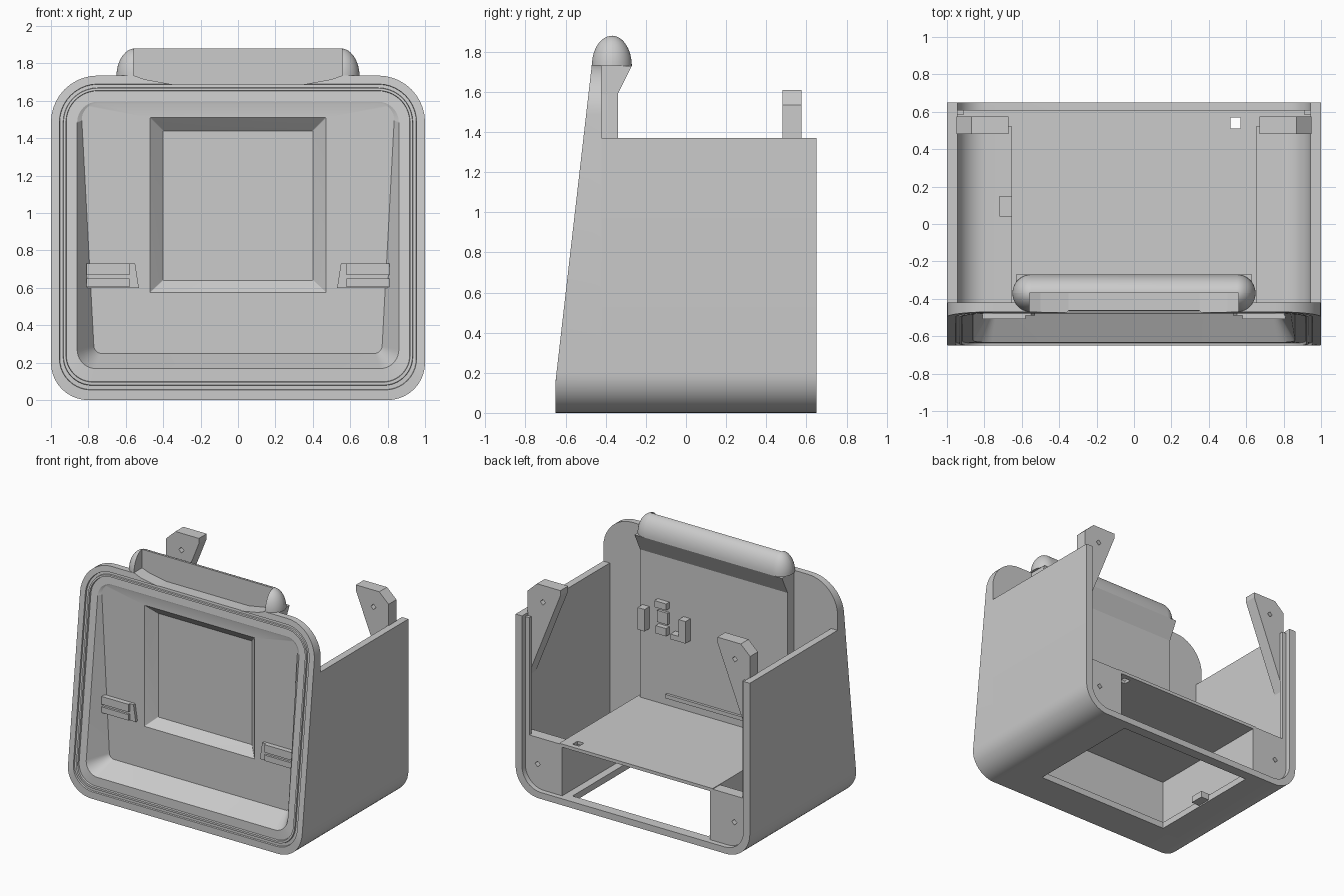
import bpy, bmesh, math

if "Cube" in bpy.data.objects:
    bpy.data.objects.remove(bpy.data.objects["Cube"], do_unlink=True)

grey = bpy.data.materials.new("light_grey")
grey.use_nodes = True
grey.diffuse_color = (0.6, 0.6, 0.6, 1)
grey.node_tree.nodes["Principled BSDF"].inputs["Base Color"].default_value = (0.6, 0.6, 0.6, 1)


def finish(name, bm):
    bmesh.ops.recalc_face_normals(bm, faces=bm.faces)
    mesh = bpy.data.meshes.new(name)
    bm.to_mesh(mesh)
    bm.free()
    mesh.materials.append(grey)
    ob = bpy.data.objects.new(name, mesh)
    bpy.context.collection.objects.link(ob)
    return ob


def loft(name, rings):
    """Skin a list of equal closed rings and cap both ends."""
    bm = bmesh.new()
    loops = [[bm.verts.new(p) for p in ring] for ring in rings]
    n = len(loops[0])
    for a, b in zip(loops, loops[1:]):
        for i in range(n):
            j = (i + 1) % n
            bm.faces.new((a[i], a[j], b[j], b[i]))
    bm.faces.new(loops[0])
    bm.faces.new(loops[-1])
    return finish(name, bm)


def prism(name, points, lo, hi, axis="y"):
    """Extrude an (x, z) outline along y, or a (y, z) outline along x."""
    place = (lambda p, t: (p[0], t, p[1])) if axis == "y" else (lambda p, t: (t, p[0], p[1]))
    return loft(name, [[place(p, t) for p in points] for t in (lo, hi)])


def box(name, x0, x1, y0, y1, z0, z1):
    return prism(name, [(x0, z0), (x1, z0), (x1, z1), (x0, z1)], y0, y1)


def arc(cx, cz, r, start, end, n=10):
    return [(cx + r * math.cos(math.radians(start + (end - start) * i / n)),
             cz + r * math.sin(math.radians(start + (end - start) * i / n))) for i in range(n + 1)]


def rounded(hx, z0, z1, r_bottom, r_top):
    return (arc(-hx + r_bottom, z0 + r_bottom, r_bottom, 180, 270)
            + arc(hx - r_bottom, z0 + r_bottom, r_bottom, 270, 360)
            + arc(hx - r_top, z1 - r_top, r_top, 0, 90)
            + arc(-hx + r_top, z1 - r_top, r_top, 90, 180))


def cut(ob, cutter):
    cutter.hide_render = True
    cutter.hide_viewport = True
    mod = ob.modifiers.new("cut", "BOOLEAN")
    mod.operation = "DIFFERENCE"
    mod.solver = "EXACT"
    mod.object = cutter


# Sloped front bezel with stepped rim, deep recess and framed window
def front(z, depth=0.0):
    return -0.65 + 0.18 * max(0, z - 0.16) / 1.57 + depth


def sloped(outline, depth):
    return [(x, front(z, depth), z) for x, z in outline]


def flat(outline, y):
    return [(x, y, z) for x, z in outline]


rim = []
for inset, depth in ((0, 0), (0.045, 0), (0.047, 0.012), (0.065, 0.012),
                     (0.067, 0.0), (0.08, 0.0), (0.082, 0.015), (0.14, 0.015)):
    rim.append(sloped(rounded(1 - inset, inset * 1.2, 1.735 - inset,
                              0.2 - inset * 0.7, 0.25 - inset), depth))
recess = [(x * (1 - 0.085 * (1.59 - z) / 1.34), z)
          for x, z in rounded(0.84, 0.25, 1.585, 0.04, 0.09)]
backing = rounded(0.63, 0.44, 1.59, 0.004, 0.004)
bezel = loft("front_bezel", [flat(backing, -0.39), flat(backing, -0.42),
                             flat(rounded(1, 0, 1.735, 0.2, 0.25), -0.42)] + rim + [
    flat(recess, -0.468),
    flat(rounded(0.47, 0.575, 1.51, 0.004, 0.004), -0.468),
    flat(rounded(0.4, 0.64, 1.44, 0.004, 0.004), -0.4)])

# U-shaped body shell
shell = prism("body_shell",
              [(-1, 1.37)] + arc(-0.8, 0.2, 0.2, 180, 270) + arc(0.8, 0.2, 0.2, 270, 360)
              + [(1, 1.37), (0.945, 1.37)] + arc(0.785, 0.21, 0.16, 0, -90)
              + arc(-0.785, 0.21, 0.16, 270, 180) + [(-0.945, 1.37)], -0.42, 0.65)
cut(shell, box("floor_cutter", -0.59, 0.57, -0.37, 0.57, -0.1, 0.2))

# Inner shelf and its locating tab
shelf = box("shelf", -0.655, 0.655, -0.425, 0.61, 0.425, 0.45)
cut(shelf, box("shelf_notch_cutter", 0.515, 0.57, 0.51, 0.57, 0.3, 0.6))
box("floor_tab", -0.72, -0.52, 0.04, 0.15, 0.01, 0.06)

# Rear panel thickening that flares into the handle
panel = prism("rear_panel", [(-0.395, 0.44), (-0.395, 1.585), (-0.425, 1.585), (-0.425, 1.73),
                             (-0.27, 1.73), (-0.34, 1.59), (-0.34, 0.44)], -0.63, 0.63, "x")

# Domed handle with rounded ends
dome = []
for i in range(13):
    a = math.radians(89 * i / 12)
    r = 0.1 * math.cos(a)
    dome.append([(x, y - 0.37, 1.73 + 0.15 * math.sin(a))
                 for x, y in rounded(0.55 + r, -r, r, r, r)])
handle = loft("handle", dome)

# Pocket in front of the handle, dipping into the bezel edge
pocket = prism("pocket_cutter", [(-0.56, 2), (-0.56, 1.737), (-0.5, 1.715), (-0.35, 1.688),
                                 (0.35, 1.688), (0.5, 1.715), (0.56, 1.737), (0.56, 2)],
               -0.7, -0.37)
for ob in (bezel, panel, handle):
    cut(ob, pocket)

# Mirrored side parts
for side, label in ((-1, "right"), (1, "left")):
    def mbox(name, x0, x1, *rest):
        return box(label + "_" + name, side * x0, side * x1, *rest)

    def screw_hole(ob, x, z):
        cut(ob, prism(label + "_screw_cutter", [(side * x + 0.022 * dx, z + 0.022 * dz) for dx, dz in
                      ((1, 0), (0, 1), (-1, 0), (0, -1))], 0.4, 0.7))

    mbox("shelf_wall", 0.63, 0.655, -0.425, 0.61, 0.03, 0.44)
    block = prism(label + "_corner_block",
                  [(side * x, z) for x, z in [(0.64, 0.04), (0.64, 0.445), (0.95, 0.445)]
                   + arc(0.8, 0.2, 0.16, 0, -90)], 0.52, 0.61)
    screw_hole(block, 0.84, 0.24)
    mbox("wall_rail", 0.91, 0.95, 0.585, 0.61, 0.44, 1.35)

    # Bracket ear rising above the wall
    ear = prism(label + "_bracket_ear",
                [(side * x, z) for x, z in ((0.95, 0.87), (0.67, 1.57), (0.67, 1.61),
                                            (0.87, 1.61), (0.95, 1.535))], 0.48, 0.575)
    screw_hole(ear, 0.82, 1.48)

    # Front clip: tapered base with two bars
    prism(label + "_clip_base", [(side * x, z) for x, z in
                                 ((0.81, 0.6), (0.53, 0.6), (0.55, 0.73), (0.81, 0.73))],
          -0.49, -0.46)
    mbox("clip_lower_bar", 0.58, 0.81, -0.507, -0.48, 0.605, 0.65)
    mbox("clip_upper_bar", 0.58, 0.81, -0.507, -0.48, 0.67, 0.73)

# Small cable holders on the rear panel
for x0, x1, z0, z1, depth in ((0.55, 0.61, 1.0, 1.17, 0.06), (0.2, 0.26, 1.0, 1.17, 0.06),
                              (0.26, 0.33, 1.0, 1.04, 0.06), (0.38, 0.47, 1.0, 1.06, 0.04),
                              (0.38, 0.48, 1.2, 1.25, 0.04), (0.38, 0.47, 1.08, 1.17, 0.02)):
    box("cable_holder", x0, x1, -0.345, -0.34 + depth, z0, z1)
box("rear_ridge", -0.4, 0.4, -0.345, -0.32, 0.51, 0.54)

# Soft shading on the curved parts
for ob in (bezel, shell, handle):
    bpy.ops.object.select_all(action="DESELECT")
    ob.select_set(True)
    bpy.context.view_layer.objects.active = ob
    bpy.ops.object.shade_smooth_by_angle(angle=math.radians(18))
